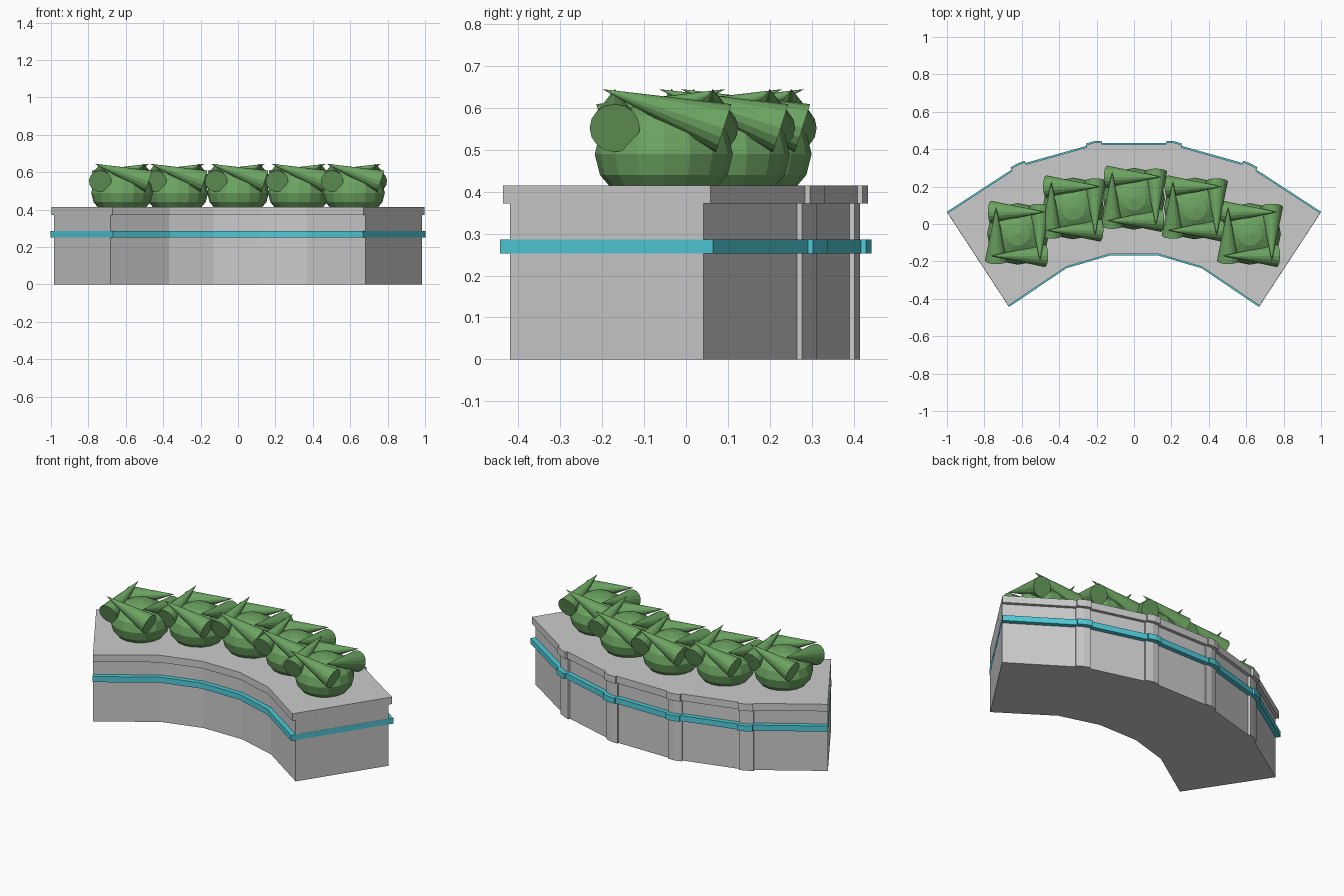
import bpy, bmesh, math
from mathutils import Vector, Matrix

if "Cube" in bpy.data.objects:
    bpy.data.objects.remove(bpy.data.objects["Cube"])

CENTRE = Vector((0, -1.45))   # centre of the planter's arc

# Right half of the plan: outer wall with pilasters, then inner wall
OUTER = [(0.17, 0.405), (0.17, 0.415), (0.21, 0.415), (0.253, 0.402), (0.25, 0.39),
         (0.57, 0.30), (0.576, 0.312), (0.61, 0.299), (0.65, 0.277), (0.644, 0.265),
         (0.985, 0.042)]
INNER = [(0.683, -0.42), (0.37, -0.21), (0.13, -0.14)]


def material(name, rgb):
    m = bpy.data.materials.new(name)
    m.diffuse_color = (*rgb, 1)
    m.use_nodes = True
    m.node_tree.nodes["Principled BSDF"].inputs["Base Color"].default_value = m.diffuse_color
    return m


def finish(bm, name, mat=None):
    bmesh.ops.recalc_face_normals(bm, faces=bm.faces)
    me = bpy.data.meshes.new(name)
    bm.to_mesh(me)
    bm.free()
    ob = bpy.data.objects.new(name, me)
    bpy.context.collection.objects.link(ob)
    if mat:
        me.materials.append(mat)
    return ob


def push(points, d):
    """Move plan points radially away from the arc centre."""
    out = []
    for p in points:
        r = Vector(p) - CENTRE
        out.append(CENTRE + r + r.normalized() * d)
    return out


def slab(name, z0, z1, overhang, mat=None, end_gap=0.0):
    half = push(OUTER, overhang) + push(INNER, -overhang)
    n = len(OUTER)
    for i in (n - 1, n):      # lift the end faces slightly when asked
        half[i] = half[i] + Vector((0.83, -0.55)) * end_gap
    plan = half + [Vector((-p.x, p.y)) for p in reversed(half)]
    bm = bmesh.new()
    face = bm.faces.new([bm.verts.new((p.x, p.y, z0)) for p in plan])
    top = bmesh.ops.extrude_face_region(bm, geom=[face], use_keep_orig=True)["geom"]
    bmesh.ops.translate(bm, vec=(0, 0, z1 - z0),
                        verts=[v for v in top if isinstance(v, bmesh.types.BMVert)])
    return finish(bm, name, mat)


# Planter
teal = material("teal", (0.08, 0.60, 0.69))
slab("planter_body", 0.0, 0.372, 0.0)
slab("planter_cap", 0.372, 0.415, 0.02)
slab("planter_band", 0.252, 0.286, 0.028, teal, 0.001)

# Bush: flattened ball with a pinwheel of four leaf cones
green = material("leaf_green", (0.15, 0.37, 0.12))


def bush(name, x, y):
    bm = bmesh.new()
    bmesh.ops.create_uvsphere(bm, u_segments=16, v_segments=8, radius=1,
                              matrix=Matrix.Translation((0, 0, 0.49))
                              @ Matrix.Diagonal((0.165, 0.165, 0.13, 1)))
    base, tip = Vector((-0.117, -0.143, 0.552)), Vector((-0.117, 0.147, 0.645))
    axis = tip - base
    place = (Matrix.Translation((base + tip) / 2)
             @ axis.to_track_quat('Z', 'Y').to_matrix().to_4x4())
    for k in range(4):
        bmesh.ops.create_cone(bm, cap_ends=True, segments=16, radius1=0.06, radius2=0,
                              depth=axis.length,
                              matrix=Matrix.Rotation(k * math.pi / 2, 4, 'Z') @ place)
    ob = finish(bm, name, green)
    ob.location = (x, y, 0)


for i, (x, y) in enumerate([(-0.62, -0.053), (-0.325, 0.083), (0.0, 0.135),
                            (0.325, 0.083), (0.62, -0.053)]):
    bush(f"bush_{i + 1}", x, y)
